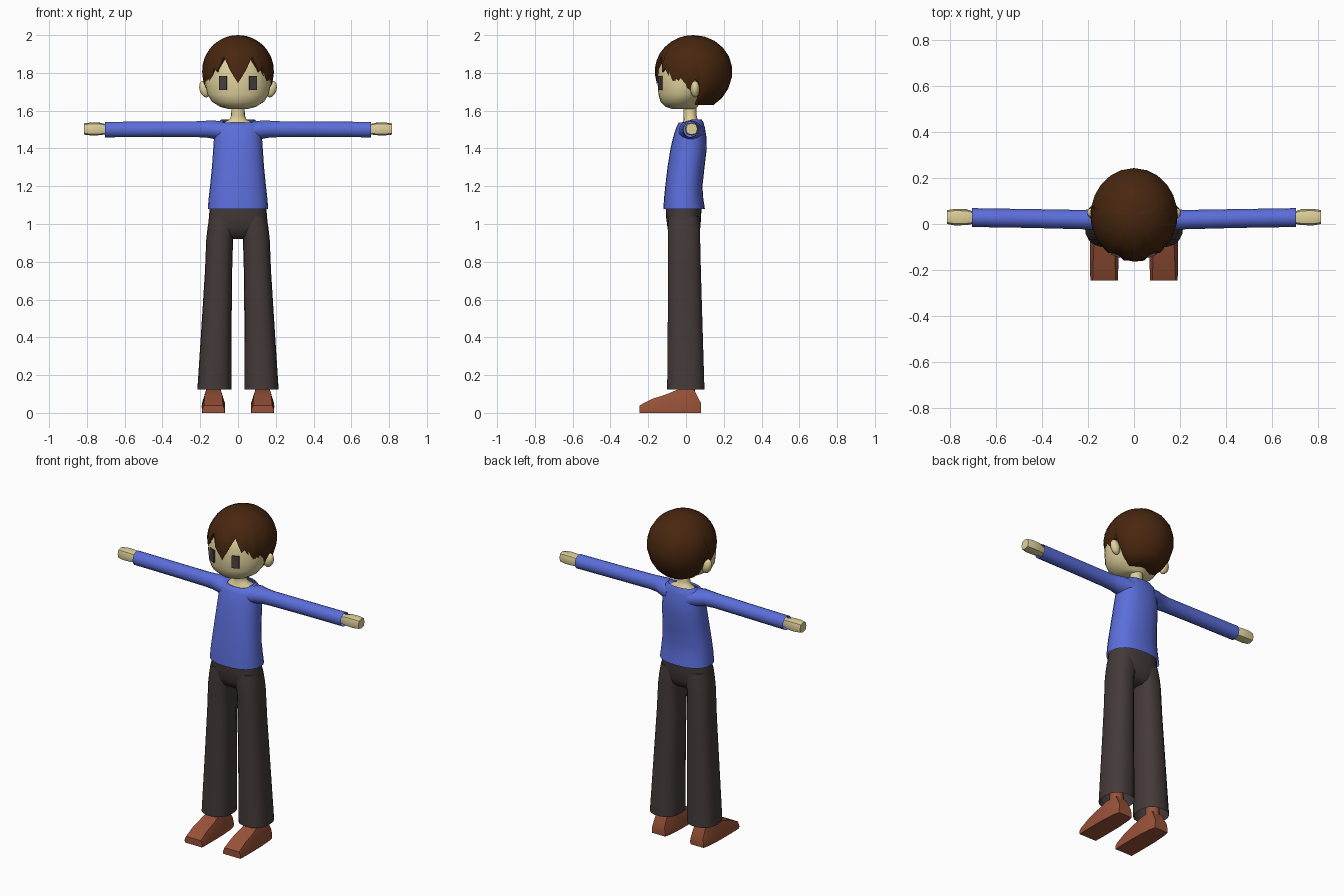
import bpy, bmesh, math
from math import sin, cos, pi, radians

if "Cube" in bpy.data.objects:
    bpy.data.objects.remove(bpy.data.objects["Cube"])


def material(name, rgb):
    m = bpy.data.materials.new(name)
    m.diffuse_color = (*rgb, 1)
    m.use_nodes = True
    m.node_tree.nodes["Principled BSDF"].inputs["Base Color"].default_value = m.diffuse_color
    return m


SKIN = material("skin", (0.74, 0.64, 0.33))
BROWN = material("hair_brown", (0.065, 0.020, 0.005))
BLUE = material("shirt_blue", (0.105, 0.155, 0.70))
DARK = material("trouser_dark", (0.058, 0.043, 0.042))
LEATHER = material("shoe_leather", (0.32, 0.085, 0.04))
EYE = material("eye_grey", (0.065, 0.05, 0.055))


def finish(name, bm, mat, mirror=False, angle=45):
    bmesh.ops.remove_doubles(bm, verts=bm.verts, dist=1e-5)
    bmesh.ops.recalc_face_normals(bm, faces=bm.faces)
    me = bpy.data.meshes.new(name)
    bm.to_mesh(me)
    bm.free()
    me.materials.append(mat)
    me.shade_smooth()
    me.set_sharp_from_angle(angle=radians(angle))
    ob = bpy.data.objects.new(name, me)
    bpy.context.collection.objects.link(ob)
    if mirror:
        ob.modifiers.new("mirror", "MIRROR").use_bisect_axis[0] = False
    return ob


def skin_rings(name, rings, mat, caps=(True, True), **kw):
    """Join closed rings of points into a tube."""
    bm = bmesh.new()
    vs = [[bm.verts.new(p) for p in r] for r in rings]
    n = len(rings[0])
    for a, b in zip(vs, vs[1:]):
        for i in range(n):
            j = (i + 1) % n
            bm.faces.new((a[i], a[j], b[j], b[i]))
    for ring, cap in ((vs[0], caps[0]), (vs[-1], caps[1])):
        if cap:
            bm.faces.new(ring)
    return finish(name, bm, mat, **kw)


def oval(n, power, ra, rb):
    pts = []
    for i in range(n):
        c, s = cos(2 * pi * i / n), sin(2 * pi * i / n)
        pts.append((math.copysign(abs(c) ** (2 / power), c) * ra,
                    math.copysign(abs(s) ** (2 / power), s) * rb))
    return pts


def upright(name, spec, mat, n=20, power=2, **kw):
    """spec rows: z, centre x, half width, y front, y back"""
    rings = [[(cx + u, (f + b) / 2 + v, z) for u, v in oval(n, power, w, (b - f) / 2)]
             for z, cx, w, f, b in spec]
    return skin_rings(name, rings, mat, **kw)


def sideways(name, spec, mat, n=12, power=2, **kw):
    """spec rows: x, centre y, centre z, half depth, half height"""
    rings = [[(x, cy + u, cz + v) for u, v in oval(n, power, ry, rz)]
             for x, cy, cz, ry, rz in spec]
    return skin_rings(name, rings, mat, **kw)


# Head
upright("head", [
    (1.610, 0, .055, -.075, .05), (1.620, 0, .095, -.108, .06),
    (1.648, 0, .138, -.135, .08), (1.685, 0, .162, -.146, .12),
    (1.740, 0, .174, -.150, .15), (1.820, 0, .174, -.150, .19),
    (1.890, 0, .145, -.120, .18), (1.940, 0, .080, -.050, .12)], SKIN, n=28)

# Hair: dome whose lower edge follows a jagged outline (angle from front, z)
EDGE = [(0, 1.745), (13, 1.815), (25, 1.885), (36, 1.805), (42, 1.825), (56, 1.73),
        (62, 1.77), (78, 1.725), (87, 1.70), (92, 1.765), (99, 1.75), (101, 1.63),
        (115, 1.63), (130, 1.63), (147, 1.63), (163, 1.63), (180, 1.63)]
OUTLINE = EDGE + [(360 - a, z) for a, z in EDGE[-2:0:-1]]


def dome_point(a, phi):
    z = 1.81 + cos(phi) * (.19 if cos(phi) > 0 else .21)
    return (.19 * sin(phi) * sin(a), .04 - .205 * sin(phi) * cos(a), z)


ROWS = 9
hair_rings = []
for k in range(ROWS + 1):
    ring = []
    for deg, z in OUTLINE:
        h = (z - 1.81) / (.19 if z > 1.81 else .21)
        ring.append(dome_point(radians(deg), max(.06, math.acos(h) * k / ROWS)
                               if k else 0.0))
    hair_rings.append(ring)
# underside turned inwards
hair_rings.append([(x * .55, y * .55, z + .004) for x, y, z in hair_rings[-1]])
skin_rings("hair", hair_rings, BROWN, caps=(False, False), angle=50)

# Ears
bm = bmesh.new()
bmesh.ops.create_uvsphere(bm, u_segments=10, v_segments=7, radius=1)
for v in bm.verts:
    x, y, z = v.co
    v.co = (.176 + .030 * x + .008 * z, .048 + .024 * y, 1.714 + .044 * z)
finish("ears", bm, SKIN, mirror=True)

# Eyes: thin plates lying on the curved face
bm = bmesh.new()
bmesh.ops.create_cube(bm, size=1)
turn = radians(22)
for v in bm.verts:
    x, y, z = v.co.x * .043, v.co.y * .009, v.co.z * .074
    v.co = (.079 + x * cos(turn) - y * sin(turn),
            -.136 + x * sin(turn) + y * cos(turn), 1.746 + z)
finish("eyes", bm, EYE, mirror=True, angle=30)

# Neck with the skin inside the collar
upright("neck", [(1.50, 0, .095, -.035, .085), (1.535, 0, .085, -.020, .080),
                 (1.553, 0, .045, -.012, .062), (1.575, 0, .036, -.014, .056),
                 (1.65, 0, .035, -.015, .056)], SKIN, n=16)

# Shirt body, neckline dipping at the front
shirt = upright("shirt_body", [
    (1.08, 0, .160, -.120, .100), (1.14, 0, .155, -.116, .091),
    (1.20, 0, .148, -.110, .087), (1.30, 0, .138, -.098, .098),
    (1.40, 0, .131, -.082, .110), (1.46, 0, .127, -.068, .108),
    (1.51, 0, .122, -.052, .100), (1.538, 0, .108, -.038, .092),
    (1.553, 0, .088, -.024, .084)], BLUE, n=24, power=2.3, caps=(False, False))
for v in shirt.data.vertices:
    if v.co.z > 1.55 and v.co.y < .03:
        v.co.z -= .022 * (.03 - v.co.y) / .054

# Sleeves
sideways("sleeves", [
    (.070, .027, 1.490, .070, .052), (.125, .024, 1.499, .060, .050),
    (.165, .020, 1.502, .046, .046), (.220, .019, 1.502, .042, .043),
    (.450, .024, 1.501, .041, .042), (.705, .028, 1.500, .041, .042)],
    BLUE, n=14, caps=(True, False), mirror=True)

# Hands
sideways("hands", [
    (.670, .028, 1.502, .024, .024), (.705, .028, 1.502, .028, .028),
    (.730, .030, 1.503, .035, .033), (.780, .030, 1.503, .036, .034),
    (.815, .030, 1.503, .030, .030)], SKIN, n=8, power=2.8, mirror=True, angle=35)

# Trousers: hips and two legs
upright("trouser_hips", [
    (1.10, 0, .148, -.108, .083), (1.04, 0, .154, -.106, .080),
    (.98, 0, .158, -.098, .076), (.94, 0, .150, -.075, .060),
    (.92, 0, .120, -.045, .035)], DARK, n=24, power=2.4)
upright("trouser_legs", [
    (1.04, .078, .074, -.095, .070), (.98, .086, .075, -.098, .076),
    (.92, .097, .071, -.096, .076), (.75, .103, .072, -.096, .080),
    (.45, .114, .080, -.098, .089), (.125, .125, .090, -.101, .099)],
    DARK, n=18, power=2.4, caps=(True, False), mirror=True)

# Shoes: y, height, lower half width, upper half width
SHOE = [(-.245, .040, .060, .050), (-.180, .074, .062, .048), (-.110, .096, .062, .046),
        (-.040, .125, .061, .038), (.042, .125, .055, .036), (.080, .050, .046, .040)]
skin_rings("shoes", [[(.13 - w * .97, y, 0), (.13 + w * .97, y, 0), (.13 + w, y, h * .4),
                      (.13 + t, y, h), (.13 - t, y, h), (.13 - w, y, h * .4)]
                     for y, h, w, t in SHOE], LEATHER, mirror=True, angle=40)
upright("ankles", [(.09, .13, .042, -.040, .052), (.20, .13, .036, -.036, .042)],
        LEATHER, n=10, mirror=True)
